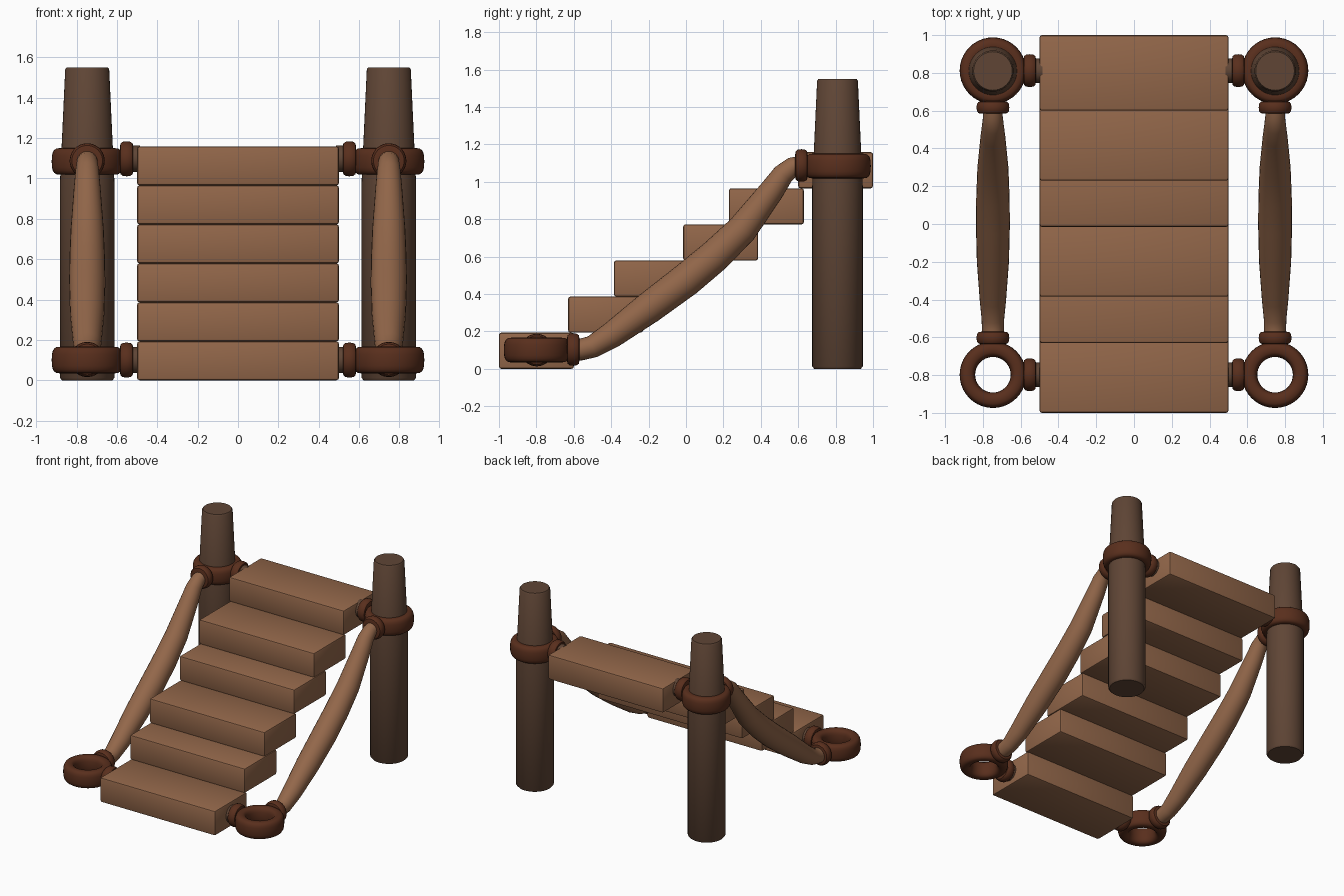
import bpy, bmesh, math
from mathutils import Matrix, Vector

if "Cube" in bpy.data.objects:
    bpy.data.objects.remove(bpy.data.objects["Cube"])


def material(name, rgb):
    m = bpy.data.materials.new(name)
    m.diffuse_color = (*rgb, 1)
    m.use_nodes = True
    m.node_tree.nodes["Principled BSDF"].inputs["Base Color"].default_value = m.diffuse_color
    return m


PLANK = material("plank_wood", (0.29, 0.135, 0.068))
POST = material("post_wood", (0.115, 0.06, 0.036))
ROPE = material("dark_rope", (0.1, 0.028, 0.012))


def finish(name, bm, mat, smooth=True):
    bmesh.ops.recalc_face_normals(bm, faces=bm.faces)
    me = bpy.data.meshes.new(name)
    bm.to_mesh(me)
    bm.free()
    ob = bpy.data.objects.new(name, me)
    bpy.context.collection.objects.link(ob)
    me.materials.append(mat)
    if smooth:
        bpy.ops.object.select_all(action='DESELECT')
        ob.select_set(True)
        bpy.context.view_layer.objects.active = ob
        bpy.ops.object.shade_smooth_by_angle(angle=math.radians(40))
    return ob


def skin(bm, rings, loop=False):
    """Bridge equal-sized vertex rings; cap the ends unless looped."""
    n = len(rings[0])
    pairs = list(zip(rings, rings[1:])) + ([(rings[-1], rings[0])] if loop else [])
    for a, b in pairs:
        for i in range(n):
            j = (i + 1) % n
            bm.faces.new((a[i], a[j], b[j], b[i]))
    if not loop:
        bm.faces.new(rings[0])
        bm.faces.new(rings[-1])


def lathe(name, profile, loc, mat, rot=Matrix(), loop=False, sides=40):
    """Spin (radius, height) points around local z."""
    bm = bmesh.new()
    rings = [[bm.verts.new((r * math.cos(t), r * math.sin(t), h))
              for t in (2 * math.pi * i / sides for i in range(sides))]
             for r, h in profile]
    skin(bm, rings, loop)
    bm.transform(Matrix.Translation(loc) @ rot)
    return finish(name, bm, mat)


def tube(name, path, x, mat, sides=24):
    """Sweep a circle along (y, z, radius) points at constant x."""
    bm = bmesh.new()
    rings = []
    for k, (y, z, r) in enumerate(path):
        a, b = path[max(k - 1, 0)], path[min(k + 1, len(path) - 1)]
        d = Vector((0, b[0] - a[0], b[1] - a[1])).normalized()
        up = Vector((0, -d.z, d.y))
        rings.append([bm.verts.new(Vector((x + r * math.cos(t), y, z)) + up * r * math.sin(t))
                      for t in (2 * math.pi * i / sides for i in range(sides))])
    skin(bm, rings)
    return finish(name, bm, mat)


def oval(radius, half_w, half_h, n=20):
    """Rounded-box cross-section centred at the given radius."""
    pts = []
    for i in range(n):
        c, s = math.cos(2 * math.pi * i / n), math.sin(2 * math.pi * i / n)
        pts.append((radius + half_w * math.copysign(abs(c) ** 0.7, c),
                    half_h * math.copysign(abs(s) ** 0.7, s)))
    return pts


# Stair planks, alternately spaced
H = 1.158 / 6
for i, y in enumerate((-0.8, -0.43, -0.185, 0.185, 0.43, 0.8)):
    bm = bmesh.new()
    bmesh.ops.create_cube(bm, size=1)
    bm.transform(Matrix.Translation((0, y, H * (i + 0.5))) @ Matrix.Diagonal((1, 0.4, H, 1)))
    bmesh.ops.bevel(bm, geom=bm.edges[:], offset=0.012, segments=2, profile=0.5, affect='EDGES')
    finish(f"step_{i + 1}", bm, PLANK)

POST_PROFILE = [(0.125, 0), (0.135, 0.012), (0.135, 0.98), (0.109, 1.54), (0.102, 1.55)]
COLLAR = [(0.06, -0.033), (0.076, -0.03), (0.084, -0.02), (0.087, 0),
          (0.084, 0.02), (0.076, 0.03), (0.06, 0.033)]
RAIL = [(0.62, 1.09, 0.05), (0.57, 1.08, 0.052), (0.52, 1.04, 0.058), (0.46, 0.955, 0.066),
        (0.3, 0.745, 0.082), (0.15, 0.60, 0.088), (0, 0.475, 0.09), (-0.2, 0.325, 0.085),
        (-0.4, 0.178, 0.07), (-0.5, 0.118, 0.06), (-0.56, 0.103, 0.058), (-0.62, 0.10, 0.058)]
TO_X = Matrix.Rotation(math.pi / 2, 4, 'Y')
TO_Y = Matrix.Rotation(math.pi / 2, 4, 'X')

for side, s in (("left", -1), ("right", 1)):
    x = 0.747 * s
    # Tapered back post and sagging hand rail
    lathe(f"{side}_post", POST_PROFILE, (x, 0.81, 0), POST)
    tube(f"{side}_rail", RAIL, x, PLANK)
    # Rings with collars toward the stair and toward the rail
    for end, y, z, inward in (("upper", 0.812, 1.084, -1), ("lower", -0.798, 0.1, 1)):
        tag = f"{side}_{end}"
        lathe(f"{tag}_ring", oval(0.135, 0.041, 0.066), (x, y, z), ROPE, loop=True)
        lathe(f"{tag}_step_collar", COLLAR, (0.552 * s, y, z + 0.013 * (inward < 0)), ROPE, TO_X)
        lathe(f"{tag}_step_pin", [(0.065, -0.045), (0.065, 0.045)],
              (0.53 * s, y, z + 0.013 * (inward < 0)), POST, TO_X)
        lathe(f"{tag}_rail_collar", COLLAR, (x, y + 0.195 * inward, z + 0.003), ROPE, TO_Y)
